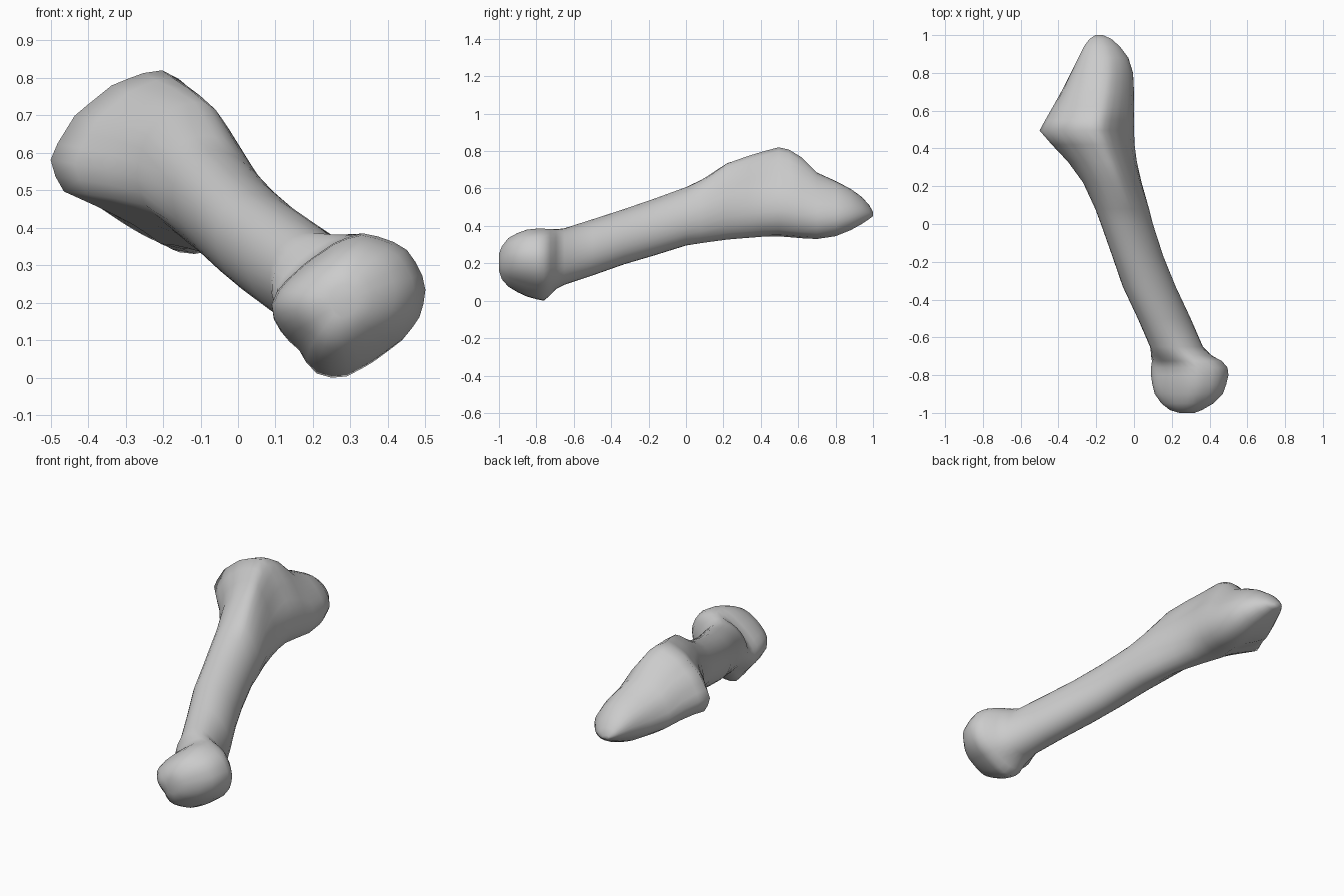
import bpy, bmesh, math
from mathutils import Vector

N = 32

def resample(pts):
    """Cast N rays from the outline's box centre; return it scaled to a unit box."""
    pts = fit(pts, -1, 1, -1, 1)
    out = []
    for i in range(N):
        a = 2 * math.pi * i / N
        d = Vector((math.cos(a), math.sin(a)))
        for j in range(len(pts)):
            p, q = Vector(pts[j - 1]), Vector(pts[j])
            e = q - p
            det = d.cross(e)
            if abs(det) < 1e-9:
                continue
            t, s = p.cross(e) / det, p.cross(d) / det
            if t > 0 and -1e-6 <= s <= 1 + 1e-6:
                out.append((d.x * t, d.y * t))
                break
    return out

def fit(pts, x0, x1, z0, z1):
    """Scale an outline to the given box."""
    xs, zs = [p[0] for p in pts], [p[1] for p in pts]
    ax, bx, az, bz = min(xs), max(xs), min(zs), max(zs)
    return [(x0 + (x - ax) / (bx - ax) * (x1 - x0),
             z0 + (z - az) / (bz - az) * (z1 - z0)) for x, z in pts]

# Characteristic outlines: leaning shaft oval, rounded head, wedge-shaped base
oval = resample([(math.cos(k * math.pi / 32), math.sin(k * math.pi / 32 - 0.25))
                 for k in range(64)])
head = resample([(.50, .24), (.485, .29), (.45, .34), (.40, .37), (.33, .385), (.27, .365),
                 (.19, .31), (.115, .24), (.09, .18), (.13, .11), (.165, .085), (.20, .025),
                 (.24, .005), (.30, .01), (.37, .05), (.45, .11), (.49, .17)])
base = resample([(0, .48), (-.02, .58), (-.10, .72), (-.17, .81), (-.22, .82), (-.33, .78),
                 (-.43, .70), (-.48, .62), (-.50, .57), (-.46, .50), (-.36, .455), (-.27, .41),
                 (-.20, .36), (-.12, .345), (-.03, .39)])

# Stations along the bone: y, x range, z range, blend from oval
head_end = [
    (-1.0, .24, .32, .16, .25, .6), (-.985, .19, .36, .115, .29, .8),
    (-.95, .145, .42, .075, .335, .9), (-.90, .11, .47, .045, .362, 1),
    (-.85, .097, .488, .022, .38, 1), (-.80, .09, .50, .008, .385, 1),
    (-.76, .09, .495, .0, .385, 1), (-.725, .095, .465, .03, .383, .8),
    (-.695, .09, .41, .062, .382, .4), (-.65, .085, .365, .085, .387, .1)]
shaft = [
    (-.50, .02, .30, .135, .435, 0), (-.33, -.06, .22, .195, .49, 0),
    (-.17, -.115, .155, .242, .545, 0), (0, -.175, .10, .295, .607, 0)]
base_end = [
    (.08, -.205, .08, .308, .645, .2), (.22, -.27, .04, .327, .735, .6),
    (.33, -.35, .015, .336, .773, .85), (.42, -.435, .003, .343, .80, 1),
    (.495, -.50, .0, .344, .82, 1), (.55, -.47, .0, .34, .808, .95),
    (.62, -.43, .0, .334, .765, .8), (.70, -.385, .0, .33, .685, .6),
    (.80, -.335, -.005, .345, .64, .4), (.88, -.295, -.03, .377, .598, .3),
    (.94, -.265, -.075, .41, .555, .2), (.98, -.235, -.12, .437, .51, .1),
    (1.0, -.205, -.165, .452, .475, 0)]

bm = bmesh.new()
rings = []
for group, shape in ((head_end, head), (shaft, oval), (base_end, base)):
    for y, x0, x1, z0, z1, w in group:
        mix = [(a[0] + (b[0] - a[0]) * w, a[1] + (b[1] - a[1]) * w)
               for a, b in zip(oval, shape)]
        rings.append([bm.verts.new((x, y, z)) for x, z in fit(mix, x0, x1, z0, z1)])

# Skin the stations and close both tips
for r, s in zip(rings, rings[1:]):
    for i in range(N):
        j = (i + 1) % N
        bm.faces.new((r[i], r[j], s[j], s[i]))
bm.faces.new(rings[0])
bm.faces.new(rings[-1])
bmesh.ops.recalc_face_normals(bm, faces=bm.faces)

mesh = bpy.data.meshes.new("foot_bone")
bm.to_mesh(mesh)
bm.free()
for p in mesh.polygons:
    p.use_smooth = True
bone = bpy.data.objects.new("foot_bone", mesh)
bpy.context.collection.objects.link(bone)
